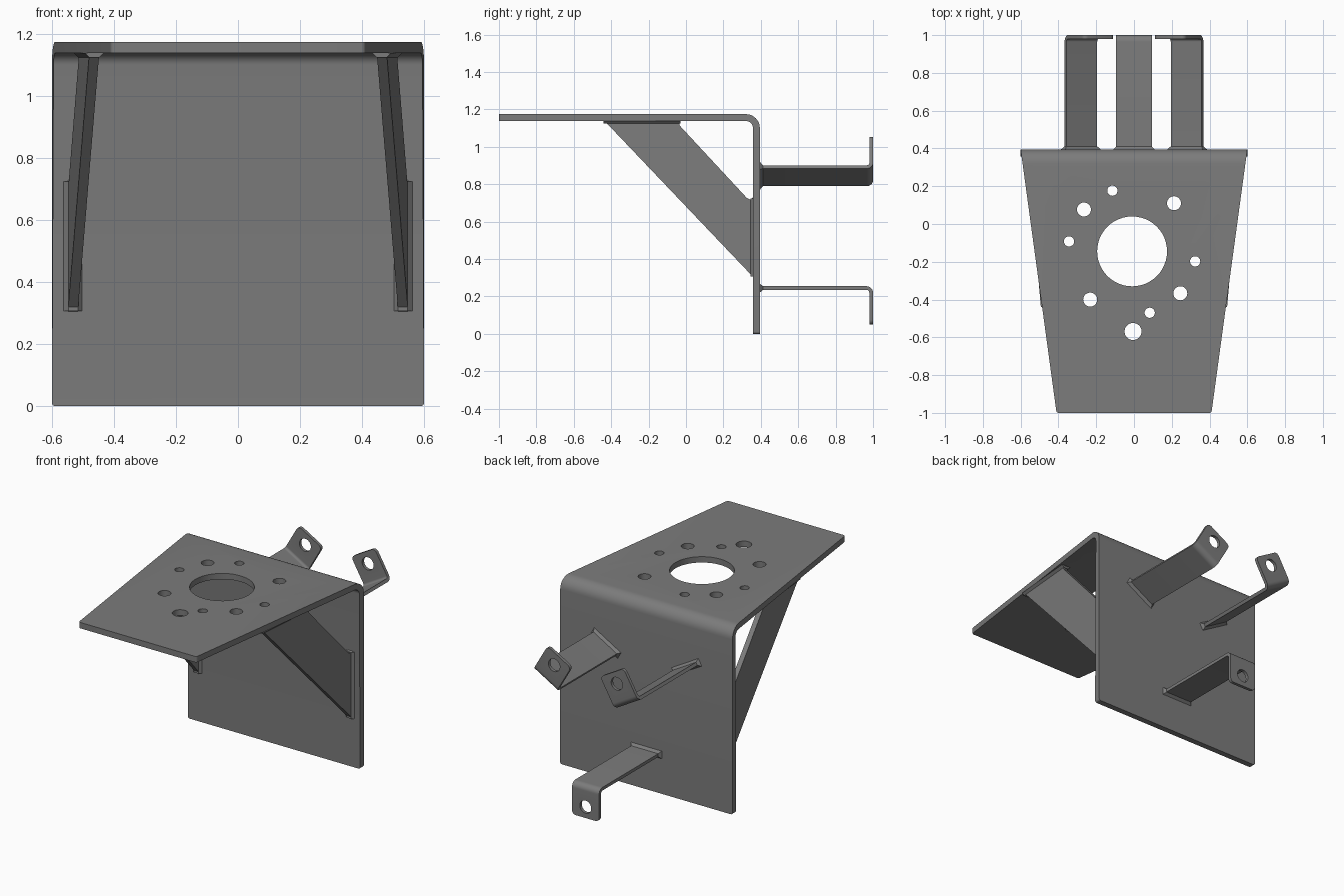
import bpy, bmesh
from math import sin, cos, pi, radians
from mathutils import Matrix, Vector

if "Cube" in bpy.data.objects:
    bpy.data.objects.remove(bpy.data.objects["Cube"], do_unlink=True)

steel = bpy.data.materials.new("grey steel")
steel.use_nodes = True
GREY = (0.2, 0.2, 0.2, 1)
steel.diffuse_color = GREY
steel.node_tree.nodes["Principled BSDF"].inputs["Base Color"].default_value = GREY


def arc(cy, cz, r, start, end, steps=8):
    angles = [radians(start + (end - start) * i / steps) for i in range(steps + 1)]
    return [(cy + r * cos(a), cz + r * sin(a)) for a in angles]


def prism(profile, half_width):
    """Profile in the y-z plane, extruded along x."""
    bm = bmesh.new()
    face = bm.faces.new([bm.verts.new((-half_width, y, z)) for y, z in profile])
    new = bmesh.ops.extrude_face_region(bm, geom=[face])["geom"]
    moved = [v for v in new if isinstance(v, bmesh.types.BMVert)]
    bmesh.ops.translate(bm, verts=moved, vec=(2 * half_width, 0, 0))
    return bm


def weld(bm, base, tip):
    """Flared block between two rectangles of four corners each."""
    a = [bm.verts.new(p) for p in base]
    b = [bm.verts.new(p) for p in tip]
    bm.faces.new(a)
    bm.faces.new(b)
    for i in range(4):
        j = (i + 1) % 4
        bm.faces.new((a[i], a[j], b[j], b[i]))


def round_edges(bm, test, radius):
    edges = [e for e in bm.edges if all(test(v.co) for v in e.verts)
             and abs(e.verts[0].co.x - e.verts[1].co.x) < 1e-4]
    bmesh.ops.bevel(bm, geom=edges, offset=radius, segments=5, profile=0.5, affect='EDGES')


def finish(bm, name):
    bmesh.ops.recalc_face_normals(bm, faces=bm.faces)
    mesh = bpy.data.meshes.new(name)
    bm.to_mesh(mesh)
    bm.free()
    mesh.materials.append(steel)
    obj = bpy.data.objects.new(name, mesh)
    bpy.context.collection.objects.link(obj)
    return obj


def activate(obj):
    bpy.ops.object.select_all(action='DESELECT')
    obj.select_set(True)
    bpy.context.view_layer.objects.active = obj


def drill(obj, holes, axis):
    """Cut round holes, given as (centre, radius), along an axis."""
    bm = bmesh.new()
    turn = Vector((0, 0, 1)).rotation_difference(Vector(axis)).to_matrix().to_4x4()
    for centre, r in holes:
        bmesh.ops.create_cone(bm, cap_ends=True, segments=48, radius1=r, radius2=r,
                              depth=0.12, matrix=Matrix.Translation(centre) @ turn)
    cutter = finish(bm, "hole_cutter")
    cutter.hide_render = True
    mod = obj.modifiers.new("holes", 'BOOLEAN')
    mod.operation, mod.solver, mod.object = 'DIFFERENCE', 'EXACT', cutter
    activate(obj)
    bpy.ops.object.modifier_apply(modifier=mod.name)
    bpy.data.objects.remove(cutter, do_unlink=True)


def smooth(obj):
    activate(obj)
    bpy.ops.object.shade_smooth_by_angle(angle=radians(30))


# Bent main plate: tapered top and square back
TOP, BACK, T = 1.175, 0.395, 0.037
R = 0.075
profile = [(-1, TOP)] + arc(BACK - R, TOP - R, R, 90, 0) + [(BACK, 0), (BACK - T, 0)]
profile += arc(BACK - R, TOP - R, R - T, 0, 90) + [(-1, TOP - T)]
bm = prism(profile, 1)
for v in bm.verts:
    v.co.x *= 0.6 if v.co.z < TOP - R - 0.01 else 0.41 + 0.19 * (v.co.y + 1) / (BACK + 1)
round_edges(bm, lambda c: c.z < 0.001 or c.y < -0.999, 0.012)
plate = finish(bm, "bent_plate")

# Bore, bolt circle and one extra hole in the top
cx, cy, ring = -0.01, -0.145, 0.338
holes = [((cx, cy, TOP), 0.185), ((-0.005, -0.569, TOP), 0.045)]
for angles, r in (((49, 139, 229, 319), 0.037), ((108, 171, 286, 351), 0.027)):
    for a in map(radians, angles):
        holes.append(((cx + ring * cos(a), cy + ring * sin(a), TOP), r))
drill(plate, holes, (0, 0, 1))
smooth(plate)

# Diagonal side gussets with flared weld seams
UNDER, FACE, HALF, W = TOP - T, BACK - T, 0.016, 0.014
gusset = [(-0.44, UNDER + 0.005), (-0.022, UNDER + 0.005), (-0.036, 1.13), (-0.035, 1.115),
          (0.325, 0.727), (0.342, 0.718), (FACE + 0.005, 0.732), (FACE + 0.005, 0.3)]
for side, name in ((1, "left_gusset"), (-1, "right_gusset")):
    bm = prism(gusset, HALF)
    H = HALF + W

    def band(h, level):
        return [(-h, -0.44, level), (h, -0.44, level), (h, -0.03, level), (-h, -0.03, level)]

    def post(h, y):
        return [(-h, y, 0.307), (h, y, 0.307), (h, y, 0.725), (-h, y, 0.725)]

    weld(bm, band(H, UNDER), band(HALF, UNDER - W))
    weld(bm, post(H, FACE), post(HALF, FACE - W))
    for v in bm.verts:
        v.co.x = side * (v.co.x + 0.463 + 0.087 * (v.co.y + 0.44))
    smooth(finish(bm, name))

# Rear mounting arms, each with a drilled end tab
THICK, TAB, WIDE = 0.02, 0.205, 0.094
for name, x, z, tilt in (("upper_left_arm", 0.286, 0.837, 30),
                         ("upper_right_arm", -0.286, 0.837, -30),
                         ("lower_arm", 0, 0.255, 180)):
    r = 0.035
    profile = [(BACK - 0.005, 0)] + arc(1 - r, r, r, -90, 0) + [(1, TAB), (1 - THICK, TAB)]
    profile += arc(1 - r, r, r - THICK, 0, -90) + [(BACK - 0.005, THICK)]
    bm = prism(profile, WIDE)
    round_edges(bm, lambda c: c.z > TAB - 0.001, 0.025)
    arm = finish(bm, name)
    drill(arm, [((0, 1, 0.135), 0.04)], (0, 1, 0))

    # Flared foot where the arm meets the plate
    bm = bmesh.new()
    bm.from_mesh(arm.data)

    def foot(grow, y):
        w, lo, hi = WIDE + grow, -grow, THICK + grow
        return [(-w, y, lo), (w, y, lo), (w, y, hi), (-w, y, hi)]

    weld(bm, foot(0.014, BACK), foot(0, BACK + 0.016))
    bm.transform(Matrix.Translation((x, 0, z)) @ Matrix.Rotation(-radians(tilt), 4, 'Y'))
    bm.to_mesh(arm.data)
    bm.free()
    smooth(arm)
